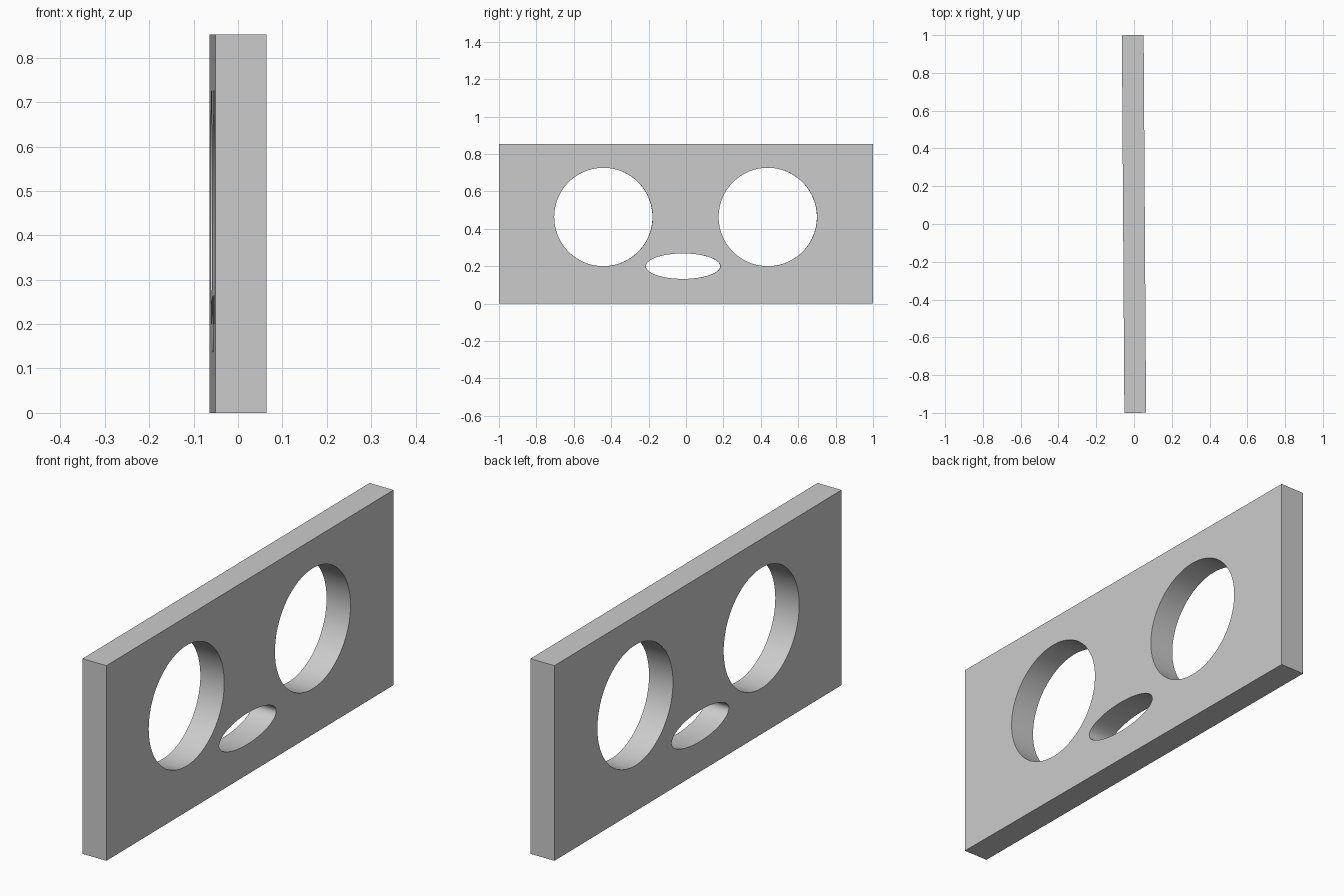
import bpy
import math

cube = bpy.data.objects.get("Cube")
if cube:
    bpy.data.objects.remove(cube, do_unlink=True)

THICK, LENGTH, HEIGHT = 0.115, 1.999, 0.852
YAW = 0.0065  # slight turn about the vertical axis

grey = bpy.data.materials.new("plain grey")
grey.use_nodes = True
colour = (0.6, 0.6, 0.6, 1)
grey.diffuse_color = colour
grey.node_tree.nodes["Principled BSDF"].inputs["Base Color"].default_value = colour

# Upright panel
bpy.ops.mesh.primitive_cube_add(size=1, location=(0, 0, HEIGHT / 2))
panel = bpy.context.object
panel.name = "panel"
panel.scale = (THICK, LENGTH, HEIGHT)
bpy.ops.object.transform_apply(location=True, rotation=False, scale=True)
panel.data.materials.append(grey)


def cut_hole(name, y, z, half_width, half_height):
    """Cut an elliptical hole straight through the panel."""
    bpy.ops.mesh.primitive_cylinder_add(vertices=96, radius=1, depth=0.5,
                                        location=(0, y, z),
                                        rotation=(0, math.pi / 2, 0))
    cutter = bpy.context.object
    cutter.name = name
    cutter.scale = (half_height, half_width, 1)
    cutter.hide_render = True
    cutter.data.materials.append(grey)
    mod = panel.modifiers.new(name, 'BOOLEAN')
    mod.operation = 'DIFFERENCE'
    mod.solver = 'EXACT'
    mod.object = cutter
    bpy.ops.object.select_all(action='DESELECT')
    bpy.context.view_layer.objects.active = panel
    panel.select_set(True)
    bpy.ops.object.modifier_apply(modifier=name)
    bpy.data.objects.remove(cutter, do_unlink=True)


# Two round holes and a low oval one between them
for y in (-0.442, 0.437):
    cut_hole("round_hole", y, 0.463, 0.263, 0.263)
cut_hole("oval_hole", -0.016, 0.2, 0.199, 0.068)

bpy.ops.object.shade_smooth_by_angle(angle=math.radians(30))
panel.rotation_euler.z = YAW
